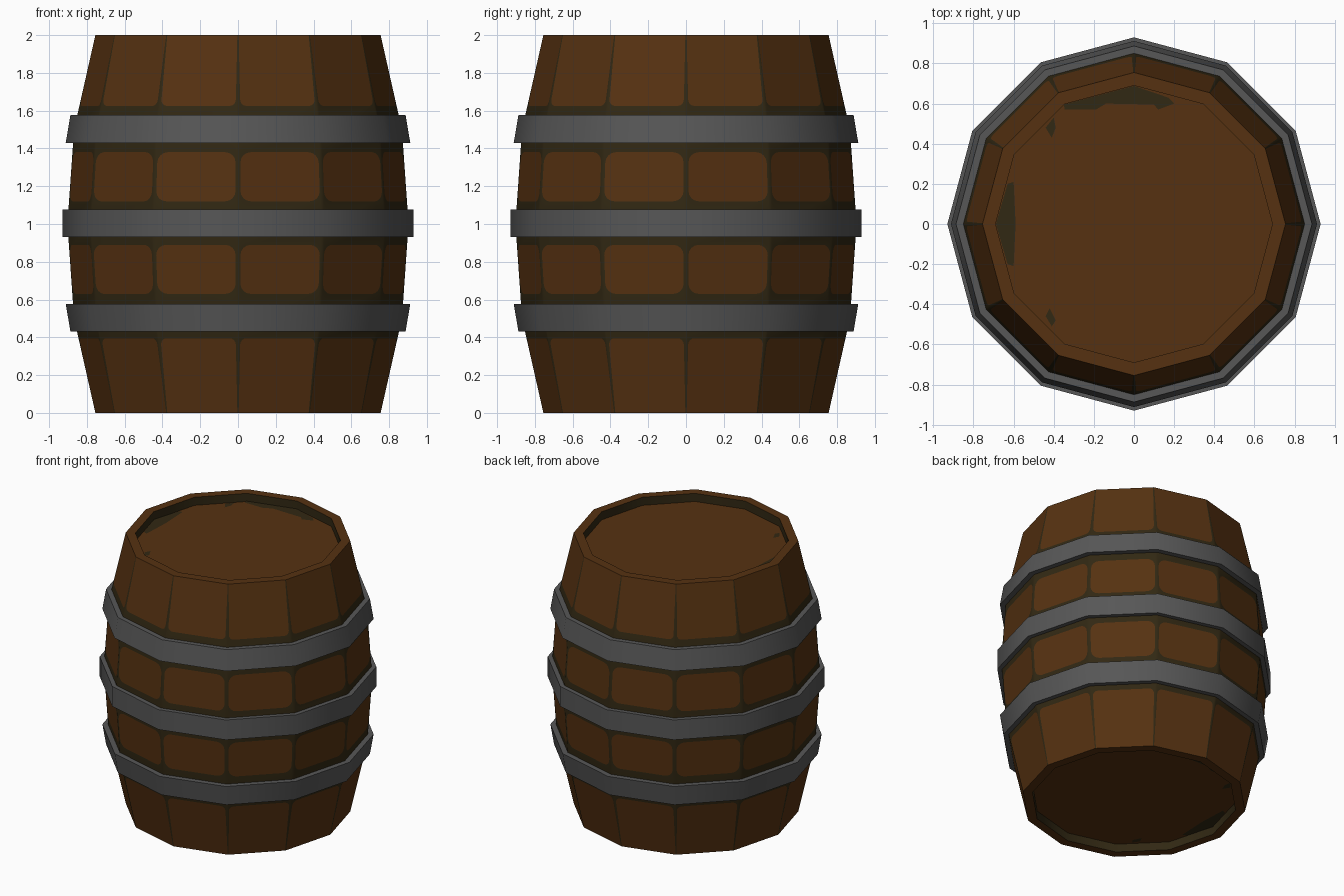
import bpy, bmesh, math
from mathutils import Vector

if "Cube" in bpy.data.objects:
    bpy.data.objects.remove(bpy.data.objects["Cube"])

N = 12  # staves


def material(name, rgb):
    m = bpy.data.materials.new(name)
    m.diffuse_color = (*rgb, 1)
    m.use_nodes = True
    m.node_tree.nodes["Principled BSDF"].inputs["Base Color"].default_value = m.diffuse_color
    return m


WOOD = material("brown wood", (0.092, 0.031, 0.0055))
DARK = material("dark stained wood", (0.031, 0.021, 0.0065))
IRON = material("grey iron", (0.095, 0.095, 0.095))


def finish(bm, name, mats, smooth=True):
    bmesh.ops.remove_doubles(bm, verts=bm.verts, dist=1e-5)
    bmesh.ops.recalc_face_normals(bm, faces=bm.faces)
    mesh = bpy.data.meshes.new(name)
    bm.to_mesh(mesh)
    bm.free()
    for m in mats:
        mesh.materials.append(m)
    ob = bpy.data.objects.new(name, mesh)
    bpy.context.collection.objects.link(ob)
    if smooth:
        bpy.ops.object.select_all(action='DESELECT')
        ob.select_set(True)
        bpy.context.view_layer.objects.active = ob
        bpy.ops.object.shade_smooth_by_angle(angle=math.radians(35))
    return ob


def corner(r, z, k):
    a = math.tau * k / N
    return Vector((r * math.cos(a), r * math.sin(a), z))


def face(bm, pts, mat=0):
    bm.faces.new([bm.verts.new(p) for p in pts]).material_index = mat


def panel_outline(z0, z1, g0, g1, rad0, rad1, width=0.45):
    """Rounded panel as four corner arcs of (sideways 0..1, height)."""
    arcs = []
    for i, (sx, top) in enumerate([(0, 0), (1, 0), (1, 1), (0, 1)]):
        rad, gap = (rad1, g1) if top else (rad0, g0)
        arc = []
        for s in range(5):
            a = math.pi + math.pi / 2 * (i + s / 4)
            edge = gap + rad
            x = (width - edge if sx else edge) + rad * math.cos(a)
            z = (z1 - rad if top else z0 + rad) + rad * math.sin(a)
            arc.append((x / width, z))
            if rad == 0:
                break
        arcs.append(arc)
    return arcs


# Body: every stave section is a dark quad with a brown panel cut into it
bm = bmesh.new()
# z0, r0, z1, r1, panel bottom, panel top, gaps, corner radii
sections = [
    (0.0, 0.755, 0.5, 0.868, 0.0, 0.395, 0.004, 0.012, 0, 0.035),
    (0.5, 0.868, 1.0, 0.903, 0.63, 0.89, 0.013, 0.013, 0.055, 0.055),
    (1.0, 0.903, 1.5, 0.868, 1.12, 1.38, 0.013, 0.013, 0.055, 0.055),
    (1.5, 0.868, 2.0, 0.755, 1.625, 2.0, 0.012, 0.004, 0.035, 0),
]
for z0, r0, z1, r1, p0, p1, g0, g1, c0, c1 in sections:
    arcs = panel_outline(p0, p1, g0, g1, c0, c1)
    for k in range(N):
        def on_face(x, z):
            t = (z - z0) / (z1 - z0)
            r = r0 + (r1 - r0) * t
            return corner(r, z, k).lerp(corner(r, z, k + 1), x)
        outer = [on_face(0, z0), on_face(1, z0), on_face(1, z1), on_face(0, z1)]
        inner = [[on_face(*p) for p in arc] for arc in arcs]
        face(bm, [p for arc in inner for p in arc], 1)
        for i in range(4):
            j = (i + 1) % 4
            for a, b in zip(inner[i], inner[i][1:]):
                face(bm, [outer[i], b, a])
            edge = [outer[i], outer[j], inner[j][0], inner[i][-1]]
            if max(p.z for p in edge) - min(p.z for p in edge) > 1e-4:
                face(bm, edge)

# Rims and recessed lids at both ends
for end, lid in ((0.0, 0.06), (2.0, 1.94)):
    for k in range(N):
        face(bm, [corner(0.755, end, k), corner(0.755, end, k + 1),
                  corner(0.69, end, k + 1), corner(0.69, end, k)], 1)
        face(bm, [corner(0.69, end, k), corner(0.69, end, k + 1),
                  corner(0.69, lid, k + 1), corner(0.69, lid, k)], 0)
    face(bm, [corner(0.69, lid, k) for k in range(N)], 1)
finish(bm, "barrel_body", [DARK, WOOD])

# Dark stains along the lid edges
stains = [
    [(0, 0.688), (-0.35, 0.595), (-0.345, 0.57), (-0.19, 0.57), (-0.14, 0.6),
     (0.1, 0.595), (0.12, 0.57), (0.2, 0.6), (0.17, 0.63)],
    [(-0.688, 0), (-0.63, 0.2), (-0.6, 0.21), (-0.59, 0), (-0.6, -0.21),
     (-0.63, -0.2)],
    [(-0.44, 0.48), (-0.41, 0.43), (-0.39, 0.48), (-0.4, 0.53)],
    [(-0.44, -0.46), (-0.42, -0.42), (-0.39, -0.48), (-0.41, -0.51)],
]
for name, z in (("bottom_lid_stains", 0.057), ("top_lid_stains", 1.943)):
    bm = bmesh.new()
    for s in stains:
        face(bm, [(x, y, z) for x, y in s])
    ob = finish(bm, name, [DARK], smooth=False)
    up = z > 1
    if (ob.data.polygons[0].normal.z > 0) != up:
        ob.data.flip_normals()

# Iron hoops
for name, z0, z1, r0, r1 in (("lower_hoop", 0.43, 0.577, 0.887, 0.912),
                             ("middle_hoop", 0.93, 1.077, 0.93, 0.93),
                             ("upper_hoop", 1.43, 1.577, 0.912, 0.887)):
    bm = bmesh.new()
    t = 0.05
    ring = [(r0, z0), (r1, z1), (r1 - t, z1), (r0 - t, z0)]
    for k in range(N):
        for a, b in zip(ring, ring[1:] + ring[:1]):
            face(bm, [corner(*a, k), corner(*a, k + 1),
                      corner(*b, k + 1), corner(*b, k)])
    finish(bm, name, [IRON])
